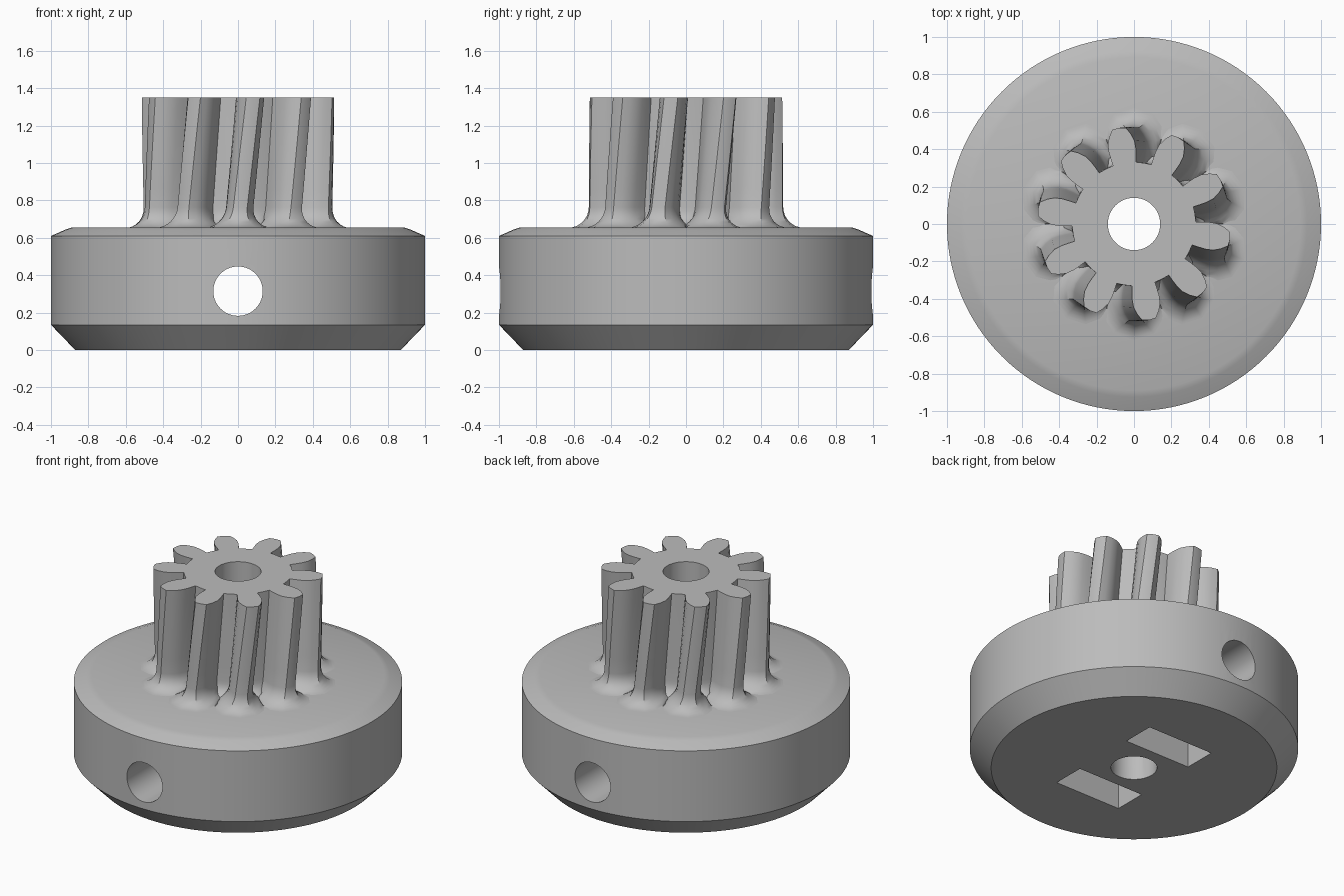
import bpy, bmesh
from math import sin, cos, tan, pi, radians, sqrt
from mathutils import Matrix

if "Cube" in bpy.data.objects:
    bpy.data.objects.remove(bpy.data.objects["Cube"])

grey = bpy.data.materials.new("plain_grey")
grey.use_nodes = True
grey.diffuse_color = (0.5, 0.5, 0.5, 1)
grey.node_tree.nodes["Principled BSDF"].inputs["Base Color"].default_value = (0.5, 0.5, 0.5, 1)

BORE = 0.14
HUB_TOP = 0.655
TOP = 1.35
TEETH = 10


def finish(bm, name):
    bmesh.ops.recalc_face_normals(bm, faces=bm.faces)
    mesh = bpy.data.meshes.new(name)
    bm.to_mesh(mesh)
    bm.free()
    mesh.materials.append(grey)
    obj = bpy.data.objects.new(name, mesh)
    bpy.context.collection.objects.link(obj)
    return obj


def bridge(bm, a, b):
    n = len(a)
    for i in range(n):
        bm.faces.new((a[i], a[(i + 1) % n], b[(i + 1) % n], b[i]))


def smooth(obj, angle):
    bpy.ops.object.select_all(action="DESELECT")
    obj.select_set(True)
    bpy.context.view_layer.objects.active = obj
    bpy.ops.object.shade_smooth_by_angle(angle=radians(angle))


# Hub: turned profile with a bore, chamfered below and eased above
profile = [(BORE, 0), (0.87, 0), (1, 0.135), (1, 0.61), (0.925, 0.643),
           (0.89, HUB_TOP), (BORE, HUB_TOP)]
SEG = 128
bm = bmesh.new()
rings = [[bm.verts.new((r * cos(2 * pi * i / SEG), r * sin(2 * pi * i / SEG), z))
          for i in range(SEG)] for r, z in profile]
for k in range(len(rings)):
    bridge(bm, rings[k], rings[(k + 1) % len(rings)])
hub = finish(bm, "hub")

# Cutters: cross hole for the set screws and two nut slots open at the bottom
bm = bmesh.new()
bmesh.ops.create_cone(bm, cap_ends=True, segments=64, radius1=0.132, radius2=0.132, depth=2.4,
                      matrix=Matrix.Translation((0, 0, 0.315)) @ Matrix.Rotation(pi / 2, 4, "X"))
cutters = [finish(bm, "cross_hole_cutter")]
for side, y in (("front", -0.33), ("back", 0.33)):
    bm = bmesh.new()
    bmesh.ops.create_cube(bm, size=1, matrix=Matrix.Translation((0, y, 0.23))
                          @ Matrix.Diagonal((0.49, 0.22, 0.66, 1)))
    cutters.append(finish(bm, side + "_nut_slot_cutter"))
for cutter in cutters:
    cutter.hide_render = True
    cutter.hide_set(True)
    mod = hub.modifiers.new(cutter.name, "BOOLEAN")
    mod.operation = "DIFFERENCE"
    mod.solver = "EXACT"
    mod.object = cutter

# Apply the cuts so that shading follows the final edges
graph = bpy.context.evaluated_depsgraph_get()
cut_mesh = bpy.data.meshes.new_from_object(hub.evaluated_get(graph))
hub.modifiers.clear()
hub.data = cut_mesh
for cutter in cutters:
    bpy.data.objects.remove(cutter)
smooth(hub, 30)

# Gear: half tooth as (radial, sideways, outward normal), root to tip
HALF = [(0.325, 0.062, 0.7, 0.7), (0.36, 0.068, 0, 1), (0.4, 0.073, 0, 1),
        (0.44, 0.072, 0.15, 0.98), (0.48, 0.058, 0.4, 0.9), (0.515, 0.037, 0.7, 0.7)]
FILLET = 0.11
SLOPE = tan(pi / TEETH)


def gear_outline(offset):
    """Tooth outline grown by the offset, each tooth kept inside its own sector."""
    root = 0.314 + offset
    side = []
    for u, v, nu, nv in HALF:
        u = max(u + nu * offset, root) if u > 0.33 else max(u, root)
        side.append((u, min(v + nv * offset, u * SLOPE - 0.0005)))
    tooth = [(root, -root * SLOPE)] + [(u, -v) for u, v in side]
    return tooth + [(0.52 + offset, 0)] + side[::-1]


def gear_ring(bm, z, offset, bore=False):
    twist = radians(27 - 13 * (TOP - z))
    ring = []
    for t in range(TEETH):
        a = twist + 2 * pi * t / TEETH
        for u, v in gear_outline(offset):
            s = BORE / sqrt(u * u + v * v) if bore else 1
            ring.append(bm.verts.new((s * (u * cos(a) - v * sin(a)),
                                      s * (u * sin(a) + v * cos(a)), z)))
    return ring


bm = bmesh.new()
layers = []
STEPS = 8
for i in range(STEPS + 1):
    a = pi / 2 * i / STEPS
    layers.append((HUB_TOP - 0.001 + FILLET * (1 - cos(a)), FILLET * (1 - sin(a))))
low = layers[-1][0]
layers += [(low + (TOP - low) * i / 6, 0) for i in range(1, 7)]
rings = [gear_ring(bm, z, off) for z, off in layers]
inner_top = gear_ring(bm, TOP, 0, True)
inner_low = [bm.verts.new((v.co.x, v.co.y, HUB_TOP - 0.001)) for v in inner_top]
loops = rings + [inner_top, inner_low]
for a, b in zip(loops, loops[1:]):
    bridge(bm, a, b)
bmesh.ops.dissolve_degenerate(bm, dist=0.0001, edges=bm.edges)
smooth(finish(bm, "pinion_gear"), 32)
